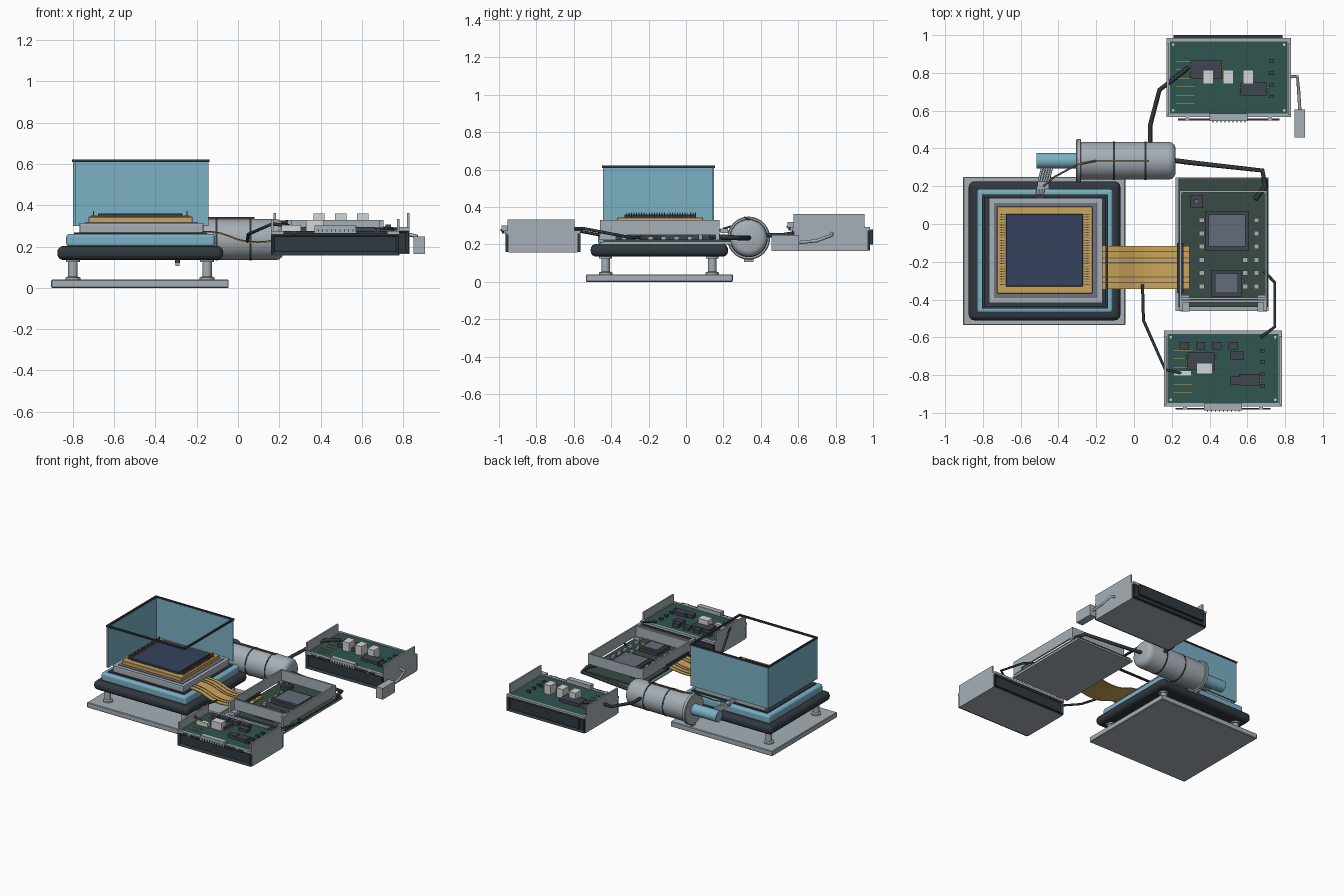
import bpy, bmesh, math
from mathutils import Vector

if "Cube" in bpy.data.objects:
    bpy.data.objects.remove(bpy.data.objects["Cube"])

def mat(name, r, g, b):
    m = bpy.data.materials.new(name)
    m.diffuse_color = (r, g, b, 1)
    m.use_nodes = True
    m.node_tree.nodes["Principled BSDF"].inputs["Base Color"].default_value = m.diffuse_color
    return m

BLUE = mat("blue", .20, .44, .56)
DARK = mat("dark", .03, .04, .05)
GREY = mat("grey", .38, .43, .47)
GOLD = mat("gold", .60, .38, .10)
NAVY = mat("navy", .035, .055, .11)
GREEN = mat("green", .03, .09, .08)
CHIP = mat("chip", .05, .06, .08)
WHITE = mat("white", .65, .68, .68)
COPPER = mat("copper", .16, .12, .09)

def finish(name, bm, m):
    bmesh.ops.recalc_face_normals(bm, faces=bm.faces)
    me = bpy.data.meshes.new(name)
    bm.to_mesh(me)
    bm.free()
    o = bpy.data.objects.new(name, me)
    bpy.context.collection.objects.link(o)
    me.materials.append(m)
    return o

def add_box(bm, x0, x1, y0, y1, z0, z1):
    for v in bmesh.ops.create_cube(bm, size=1)["verts"]:
        v.co = Vector(((x0 + x1) / 2 + v.co.x * (x1 - x0), (y0 + y1) / 2 + v.co.y * (y1 - y0),
                       (z0 + z1) / 2 + v.co.z * (z1 - z0)))

def boxes(name, dims, m=GREY, bevel=0, seg=2):
    bm = bmesh.new()
    for d in dims:
        add_box(bm, *d)
    o = finish(name, bm, m)
    if bevel:
        b = o.modifiers.new("bevel", "BEVEL")
        b.width, b.segments = bevel, seg
    return o

def box(name, x0, x1, y0, y1, z0, z1, m=GREY, bevel=0, seg=2):
    return boxes(name, [(x0, x1, y0, y1, z0, z1)], m, bevel, seg)

def frame(name, x0, x1, y0, y1, z0, z1, t, m=GREY):
    return boxes(name, [(x0, x0 + t, y0, y1, z0, z1), (x1 - t, x1, y0, y1, z0, z1),
                        (x0 + t, x1 - t, y0, y0 + t, z0, z1), (x0 + t, x1 - t, y1 - t, y1, z0, z1)], m)

def lathe(name, prof, origin, axis="Z", m=GREY, n=40):
    # profile of (position along axis, radius)
    bm = bmesh.new()
    rings = []
    for h, r in prof:
        ring = []
        for i in range(n):
            a = 2 * math.pi * i / n
            p = (h, r * math.cos(a), r * math.sin(a)) if axis == "X" else (r * math.cos(a), r * math.sin(a), h)
            ring.append(bm.verts.new(Vector(p) + Vector(origin)))
        rings.append(ring)
    for a, b in zip(rings, rings[1:]):
        for i in range(n):
            bm.faces.new((a[i], a[(i + 1) % n], b[(i + 1) % n], b[i]))
    bm.faces.new(rings[0])
    bm.faces.new(rings[-1])
    o = finish(name, bm, m)
    o.data.shade_smooth()
    o.data.set_sharp_from_angle(angle=math.radians(35))
    return o

def cable(name, pts, r, m=DARK):
    c = bpy.data.curves.new(name, "CURVE")
    c.dimensions = "3D"
    c.bevel_depth, c.bevel_resolution, c.use_fill_caps = r, 2, True
    s = c.splines.new("POLY")
    s.points.add(len(pts) - 1)
    for p, q in zip(s.points, pts):
        p.co = (*q, 1)
    o = bpy.data.objects.new(name, c)
    bpy.context.collection.objects.link(o)
    c.materials.append(m)

def strip(name, prof, y0, y1, t, m):
    # bent strip: (x, z) profile swept along y
    bm = bmesh.new()
    for (xa, za), (xb, zb) in zip(prof, prof[1:]):
        bm.faces.new([bm.verts.new(p) for p in
                      ((xa, y0, za), (xb, y0, zb), (xb, y1, zb), (xa, y1, za))])
    bmesh.ops.remove_doubles(bm, verts=bm.verts, dist=1e-5)
    s = finish(name, bm, m).modifiers.new("thick", "SOLIDIFY")
    s.thickness, s.offset = t, 0

# --- sensor stack ---
box("base_plate", -.905, -.045, -.535, .25, 0, .04, GREY, .004, 1)
for i, x in enumerate((-.80, -.15)):
    for j, y in enumerate((-.43, .14)):
        lathe(f"post_{i}{j}", [(.04, .036), (.05, .036), (.055, .023), (.125, .023), (.125, .034), (.14, .034)],
              (x, y, 0), n=24)
box("isolation_pad", -.875, -.072, -.51, .225, .135, .203, DARK, .03, 4)
box("cooling_plate", -.832, -.112, -.47, .185, .2, .262, BLUE, .015, 3)
box("seal_pad", -.795, -.15, -.437, .152, .255, .268, DARK)
box("sensor_carrier", -.768, -.168, -.418, .138, .264, .31, GREY, .006)
frame("carrier_lip", -.768, -.168, -.418, .138, .308, .314, .026)
box("carrier_recess", -.742, -.194, -.392, .112, .308, .318, mat("slate", .16, .17, .24))
box("gold_package", -.725, -.22, -.368, .092, .316, .345, GOLD, .003, 1)
box("sensor_die", -.678, -.27, -.33, .053, .34, .36, NAVY, .002, 1)
wires = []
for i in range(28):
    y = -.322 + i * .0137
    wires += [(-.712, -.684, y, y + .005, .345, .35), (-.264, -.236, y, y + .005, .345, .35),
              (-.703, -.698, y, y + .005, .345, .372), (-.25, -.245, y, y + .005, .345, .372)]
boxes("bond_wires", wires, COPPER)
# shield keeps its left and back walls only
box("shield_left_wall", -.8, -.788, -.445, .15, .30, .612, BLUE)
box("shield_back_wall", -.788, -.142, .14, .15, .30, .612, BLUE)
frame("shield_rim", -.805, -.138, -.448, .155, .61, .622, .014, DARK)

# --- pump ---
PC = (0, .335, .234)
lathe("pump_body", [(-.28, .1), (.18, .1), (.2, .096), (.213, .085), (.22, .068)], PC, "X")
lathe("pump_flange", [(-.306, .11), (-.302, .115), (-.284, .115), (-.28, .11)], PC, "X")
lathe("cold_finger", [(-.515, .042), (-.3, .042)], PC, "X", BLUE, 32)
for i, x in enumerate((-.105, .06)):
    lathe(f"pump_band_{i}", [(x - .005, .102), (x + .005, .102)], PC, "X", DARK)
box("flange_lug", -.302, -.284, .31, .36, .107, .13)
for i in range(5):
    d = i * .013 - .026
    cable(f"cold_strap_{i}", [(-.46 + d, .3, .25), (-.475 + d, .24, .265), (-.495 + d * .6, .19, .275),
                              (-.50 + d * .6, .13, .285)], .006, GREY)
box("strap_clamp", -.51, -.45, .185, .225, .262, .285)
cable("pump_lead", [(-.48, .2, .285), (-.42, .25, .3), (-.3, .315, .345), (-.2, .335, .338), (.08, .335, .338)], .005, COPPER)

# --- ribbon ---
rib = [(-.19, .272), (-.13, .27), (-.08, .262), (-.04, .248), (0, .232), (.05, .222), (.1, .22), (.15, .224),
       (.2, .232), (.24, .24), (.295, .241)]
strip("flex_ribbon", rib, -.345, -.116, .006, GOLD)
for i, y in enumerate((-.31, -.28, -.205, -.18, -.145)):
    strip(f"ribbon_trace_{i}", [(x, z + .004) for x, z in rib], y - .003, y + .003, .003, COPPER)

# --- processor board: low plate and board, raised open frame above ---
box("board_tray", .22, .712, -.46, .247, .2, .213)
box("board_pcb", .235, .71, -.44, .24, .212, .227, mat("dull_green", .04, .07, .06))
frame("board_frame", .24, .705, -.415, .178, .25, .33, .012)
box("frame_crossbar", .24, .705, -.40, -.388, .25, .325)
boxes("frame_feet", [(x, x + .02, y, y + .02, .225, .252) for x in (.24, .685) for y in (-.415, .158)])
boxes("frame_brackets", [(x, x + .05, -.462, -.375, .225, .25) for x in (.245, .655)]
      + [(x, x + .02, -.46, -.41, .225, .33) for x in (.24, .685)])
box("ribbon_clamp", .228, .262, -.365, -.1, .226, .262, DARK)
for n, a in (("main", (.375, .61, -.14, .07)), ("second", (.41, .57, -.386, -.243)), ("small", (.3, .365, .085, .15))):
    x0, x1, y0, y1 = a
    box(n + "_chip", x0, x1, y0, y1, .225, .253, CHIP)
    box(n + "_chip_lid", x0 + .02, x1 - .02, y0 + .02, y1 - .02, .25, .262, mat("lid", .13, .15, .19))
boxes("board_capacitors", [(x, x + .028, y - .013, y + .013, .225, .243)
      for x in (.345, .575, .635) for y in (.02, -.05, -.12, -.19, -.26, -.33)
      if not (x == .575 and y > -.15)], GREY)

# --- two power modules ---
def module(n, x0, x1, y0, y1, z0, zp, zt):
    box(n + "_case", x0, x1, y0 + .015, y1 - .015, z0, zp - .012)
    # recessed dark end panels
    for k, (a, b, side) in enumerate(((y0, y0 + .02, -1), (y1 - .02, y1, 1))):
        bm = bmesh.new()
        add_box(bm, x0 + .002, x1 - .002, a, b, z0 + .004, zp - .008)
        bm.normal_update()
        f = [f for f in bm.faces if f.normal.y * side > .9]
        bmesh.ops.inset_individual(bm, faces=f, thickness=.022, depth=-.014)
        finish(f"{n}_panel_{k}", bm, DARK)
    frame(n + "_tray_lip", x0, x1, y0, y1, zp - .014, zp + .004, .018)
    box(n + "_pcb", x0 + .015, x1 - .015, y0 + .015, y1 - .015, zp - .014, zp, GREEN)
    boxes(n + "_side_walls", [(x, x + .012, y0 + .01, y1 - .03, zp - .02, zt) for x in (x0, x1 - .012)])
    xm = (x0 + x1) / 2
    box(n + "_connector", xm - .1, xm + .1, y0 - .022, y0 + .018, zp - .005, zp + .03)
    box(n + "_front_bar", x0 + .06, x1 - .06, y0 - .018, y0 - .008, zp - .012, zp, DARK)
    boxes(n + "_bar_tabs", [(x, x + .02, y0 - .018, y0 + .005, zp - .014, zp + .004) for x in (x0 + .1, x1 - .12)])
    boxes(n + "_connector_pins", [(xm - .085 + i * .021, xm - .08 + i * .021, y0 - .028, y0 - .015, zp, zp + .01)
                                  for i in range(9)], DARK)
    boxes(n + "_traces", [(x0 + .05, x0 + .15, y0 + .07 + i * .045, y0 + .073 + i * .045, zp, zp + .003)
                          for i in range(6)], GOLD)
    boxes(n + "_small_parts", [(x1 - .115, x1 - .09, y0 + .1 + i * .062, y0 + .118 + i * .062, zp, zp + .016)
                               for i in range(4)], CHIP)
    for x in (x0 + .035, x1 - .035):
        for y in (y0 + .035, y1 - .035):
            lathe(n + "_screw", [(zp, .007), (zp + .006, .007)], (x, y, 0), m=WHITE, n=10)

def leaded(name, x0, x1, y0, y1, z, h):
    box(name, x0, x1, y0, y1, z, z + h, CHIP)
    boxes(name + "_legs", [(x0 - .01, x1 + .01, y0 + .006 + i * .016, y0 + .012 + i * .016, z, z + .008)
                           for i in range(int((y1 - y0) / .016))], GOLD)

module("front_module", .16, .783, -.965, -.565, .157, .272, .333)
leaded("front_chip_a", .28, .43, -.77, -.68, .272, .022)
leaded("front_chip_b", .555, .665, -.855, -.795, .272, .022)
boxes("front_inductors", [(.24 + i * .087, .29 + i * .087, -.665, -.625, .272, .30) for i in range(4)]
      + [(.51, .58, -.72, -.675, .272, .295), (.51, .58, -.85, -.805, .272, .298)], CHIP)
box("front_white_block", .33, .415, -.795, -.735, .272, .33, WHITE)
box("front_cable_plug", .21, .305, -.805, -.775, .275, .305, WHITE)

module("back_module", .172, .83, .566, .985, .165, .29, .362)
box("back_edge_strip", .21, .785, .982, 1.0, .2, .28, DARK)
leaded("back_chip_a", .3, .465, .77, .865, .29, .024)
leaded("back_chip_b", .565, .705, .68, .75, .29, .022)
boxes("back_white_blocks", [(.365 + i * .106, .42 + i * .106, .742, .815, .29, .36) for i in range(3)], WHITE)
box("loose_plug", .85, .905, .457, .605, .165, .25)

# --- cables ---
cable("plug_lead", [(.82, .78, .26), (.865, .78, .25), (.872, .7, .22), (.878, .6, .21)], .009, GREY)
cable("pump_to_back_cable", [(.085, .41, .25), (.085, .52, .25), (.135, .71, .28), (.2, .76, .315), (.29, .83, .318)], .012)
cable("pump_to_board_cable", [(.2, .338, .235), (.3, .325, .235), (.68, .283, .235), (.695, .2, .24), (.64, .13, .245)], .013)
cable("board_to_front_cable", [(.69, -.25, .236), (.745, -.31, .24), (.745, -.545, .285), (.67, -.6, .285)], .008)
cable("ribbon_to_front_cable", [(.045, -.32, .225), (.05, -.51, .26), (.165, -.77, .31), (.25, -.79, .3)], .008)
